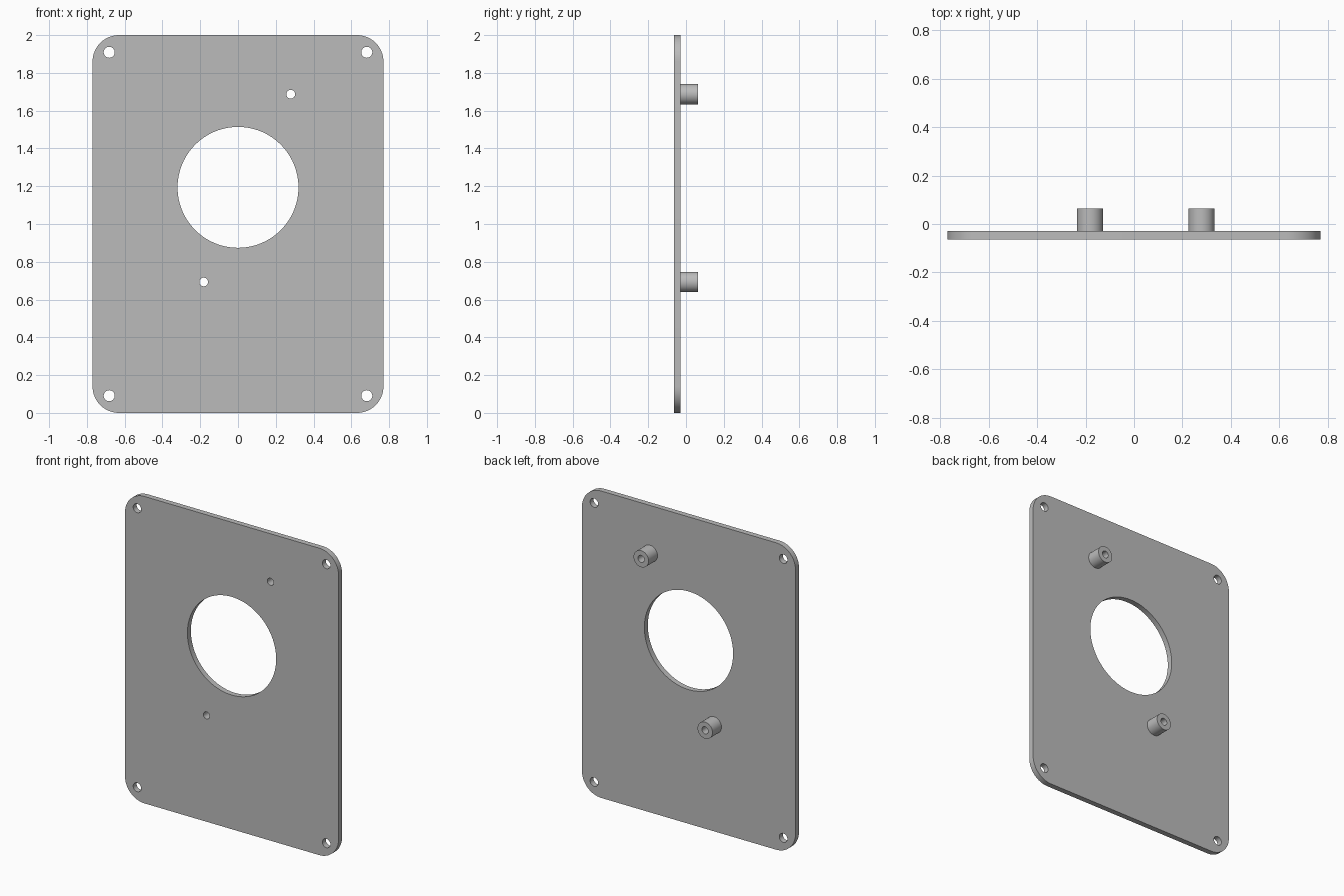
import bpy
import math

cube = bpy.data.objects.get("Cube")
if cube:
    bpy.data.objects.remove(cube, do_unlink=True)

grey = bpy.data.materials.new("mid grey")
grey.use_nodes = True
colour = (0.5, 0.5, 0.5, 1)
grey.diffuse_color = colour
grey.node_tree.nodes["Principled BSDF"].inputs["Base Color"].default_value = colour

FRONT, PLATE_BACK, BACK = -0.064, -0.028, 0.064
WIDTH, HEIGHT, CORNER = 1.54, 2.0, 0.14
HOLE_R, BOSS_R = 0.023, 0.054
BOSSES = {"upper_standoff": (0.279, 1.687), "lower_standoff": (-0.182, 0.693)}


def arc(cx, cz, r, start=0, sweep=360, steps=48):
    """Points along an arc; a full circle leaves out the repeated end point."""
    count = steps if sweep == 360 else steps + 1
    angles = [math.radians(start + sweep * i / steps) for i in range(count)]
    return [(cx + r * math.cos(a), cz + r * math.sin(a)) for a in angles]


def extrude_outline(name, loops, y0, y1):
    """Fill the first loop, cut the others out of it, and give it depth from y0 to y1."""
    curve = bpy.data.curves.new(name, "CURVE")
    curve.dimensions = "2D"
    curve.fill_mode = "BOTH"
    curve.extrude = (y1 - y0) / 2
    for loop in loops:
        spline = curve.splines.new("POLY")
        spline.points.add(len(loop) - 1)
        for point, (x, z) in zip(spline.points, loop):
            point.co = (x, z, 0, 1)
        spline.use_cyclic_u = True
    obj = bpy.data.objects.new(name, curve)
    bpy.context.collection.objects.link(obj)
    obj.location.y = (y0 + y1) / 2
    obj.rotation_euler.x = math.pi / 2

    # Turn into a welded mesh with smooth bores and sharp rims
    bpy.ops.object.select_all(action="DESELECT")
    obj.select_set(True)
    bpy.context.view_layer.objects.active = obj
    bpy.ops.object.convert(target="MESH")
    obj = bpy.context.object
    bpy.ops.object.mode_set(mode="EDIT")
    bpy.ops.mesh.select_all(action="SELECT")
    bpy.ops.mesh.remove_doubles(threshold=0.00005)
    bpy.ops.mesh.normals_make_consistent(inside=False)
    bpy.ops.object.mode_set(mode="OBJECT")
    bpy.ops.object.shade_smooth_by_angle(angle=math.radians(30))
    obj.data.materials.clear()
    obj.data.materials.append(grey)
    return obj


# Rounded plate outline, one quarter arc per corner
dx, dz = WIDTH / 2 - CORNER, HEIGHT / 2 - CORNER
outline = []
for i, (sx, sz) in enumerate([(1, 1), (-1, 1), (-1, -1), (1, -1)]):
    outline += arc(sx * dx, HEIGHT / 2 + sz * dz, CORNER, 90 * i, 90, 16)

# Plate with central opening, corner screw holes and standoff holes
holes = [arc(0, 1.194, 0.32, steps=96)]
holes += [arc(x, z, 0.029) for x in (-0.682, 0.682) for z in (0.091, 1.909)]
holes += [arc(x, z, HOLE_R) for x, z in BOSSES.values()]
extrude_outline("mounting_plate", [outline] + holes, FRONT, PLATE_BACK)

# Hollow standoffs on the back
for name, (x, z) in BOSSES.items():
    extrude_outline(name, [arc(x, z, BOSS_R), arc(x, z, HOLE_R)], PLATE_BACK, BACK)
